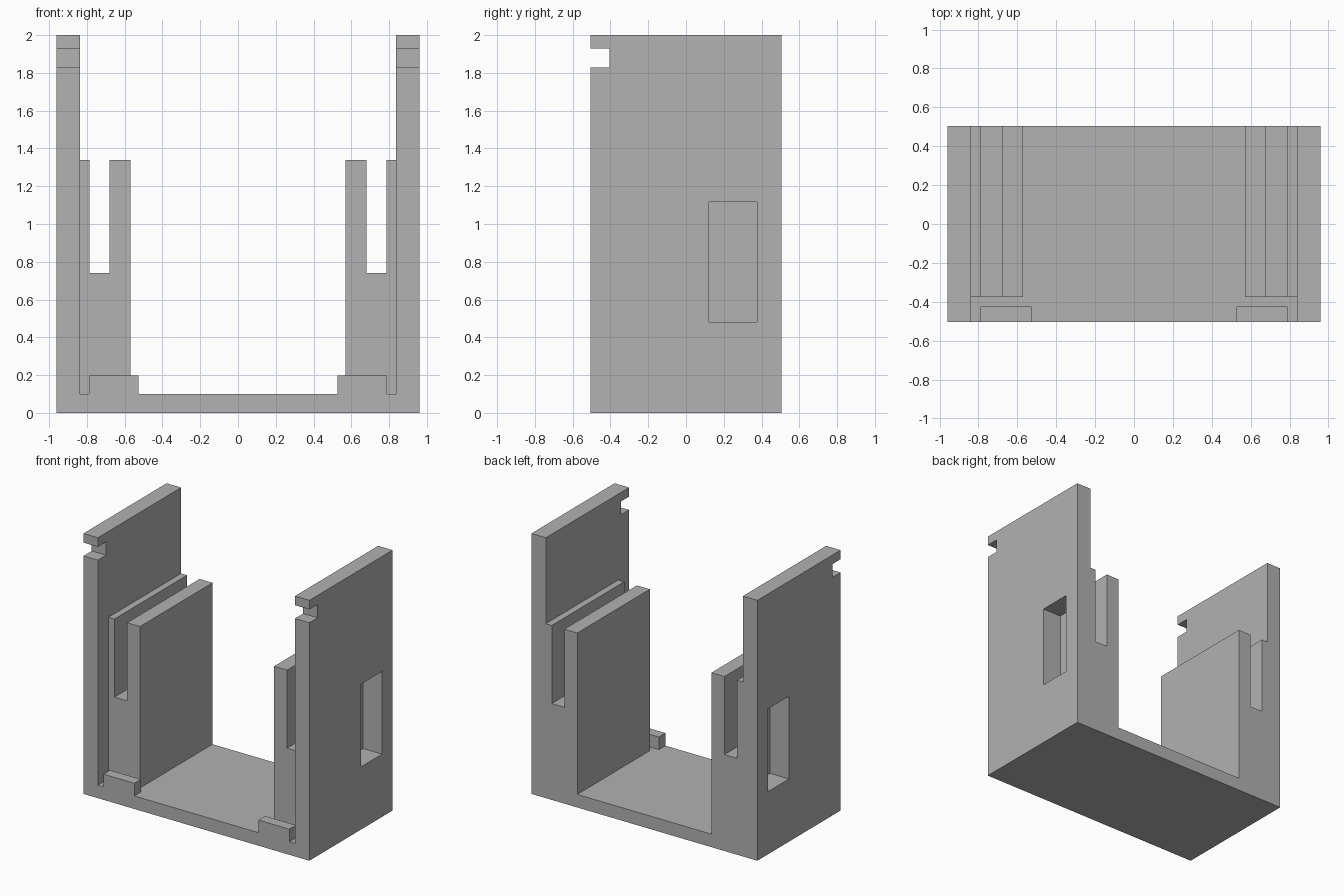
import bpy, bmesh

if "Cube" in bpy.data.objects:
    bpy.data.objects.remove(bpy.data.objects["Cube"])

HALF = 0.505      # half depth of the bracket
EPS = 0.05        # overshoot for cutters

grey = bpy.data.materials.new("plain grey")
grey.diffuse_color = (0.445, 0.445, 0.445, 1)
grey.use_nodes = True
grey.node_tree.nodes["Principled BSDF"].inputs["Base Color"].default_value = grey.diffuse_color


def extrude(name, profile, y0, y1):
    """Extrude an (x, z) outline from y0 to y1."""
    bm = bmesh.new()
    face = bm.faces.new([bm.verts.new((x, y0, z)) for x, z in profile])
    geo = bmesh.ops.extrude_face_region(bm, geom=[face])["geom"]
    verts = [v for v in geo if isinstance(v, bmesh.types.BMVert)]
    bmesh.ops.translate(bm, vec=(0, y1 - y0, 0), verts=verts)
    bmesh.ops.recalc_face_normals(bm, faces=bm.faces)
    mesh = bpy.data.meshes.new(name)
    bm.to_mesh(mesh)
    bm.free()
    mesh.materials.append(grey)
    obj = bpy.data.objects.new(name, mesh)
    bpy.context.collection.objects.link(obj)
    return obj


def block(name, x0, x1, y0, y1, z0, z1):
    return extrude(name, [(x0, z0), (x1, z0), (x1, z1), (x0, z1)], y0, y1)


def combine(target, tool, operation):
    """Apply a boolean and discard the tool object."""
    mod = target.modifiers.new("boolean", "BOOLEAN")
    mod.operation, mod.object, mod.solver = operation, tool, "EXACT"
    bpy.context.view_layer.objects.active = target
    bpy.ops.object.modifier_apply(modifier=mod.name)
    bpy.data.objects.remove(tool, do_unlink=True)


# U-shaped frame: floor plate and two tall side walls
half = [(0.96, 0), (0.96, 2), (0.8375, 2), (0.8375, 0.1)]
frame = extrude("bracket_frame", half + [(-x, z) for x, z in reversed(half)], -HALF, HALF)

for s in (-1, 1):
    # Slotted channel standing against each wall, sunk into wall and floor
    channel = [(0.57, 0.05), (0.57, 1.34), (0.68, 1.34), (0.68, 0.74),
               (0.787, 0.74), (0.787, 1.34), (0.8375, 1.34), (0.8375, 0.05)]
    combine(frame, extrude("channel", [(s * x, z) for x, z in channel], -0.375, HALF), "UNION")
    # Low retaining lip at the front edge of the floor
    combine(frame, block("front_lip", s * 0.528, s * 0.79, -HALF, -0.425, 0.05, 0.197), "UNION")
    # Notch through the front edge of the wall, near its top
    combine(frame, block("notch", s * 0.75, s * 1.05, -HALF - EPS, -0.405, 1.828, 1.93), "DIFFERENCE")
    # Blind pocket in the outer face of the wall
    combine(frame, block("pocket", s * 0.80, s * 1.05, 0.122, 0.377, 0.482, 1.117), "DIFFERENCE")
